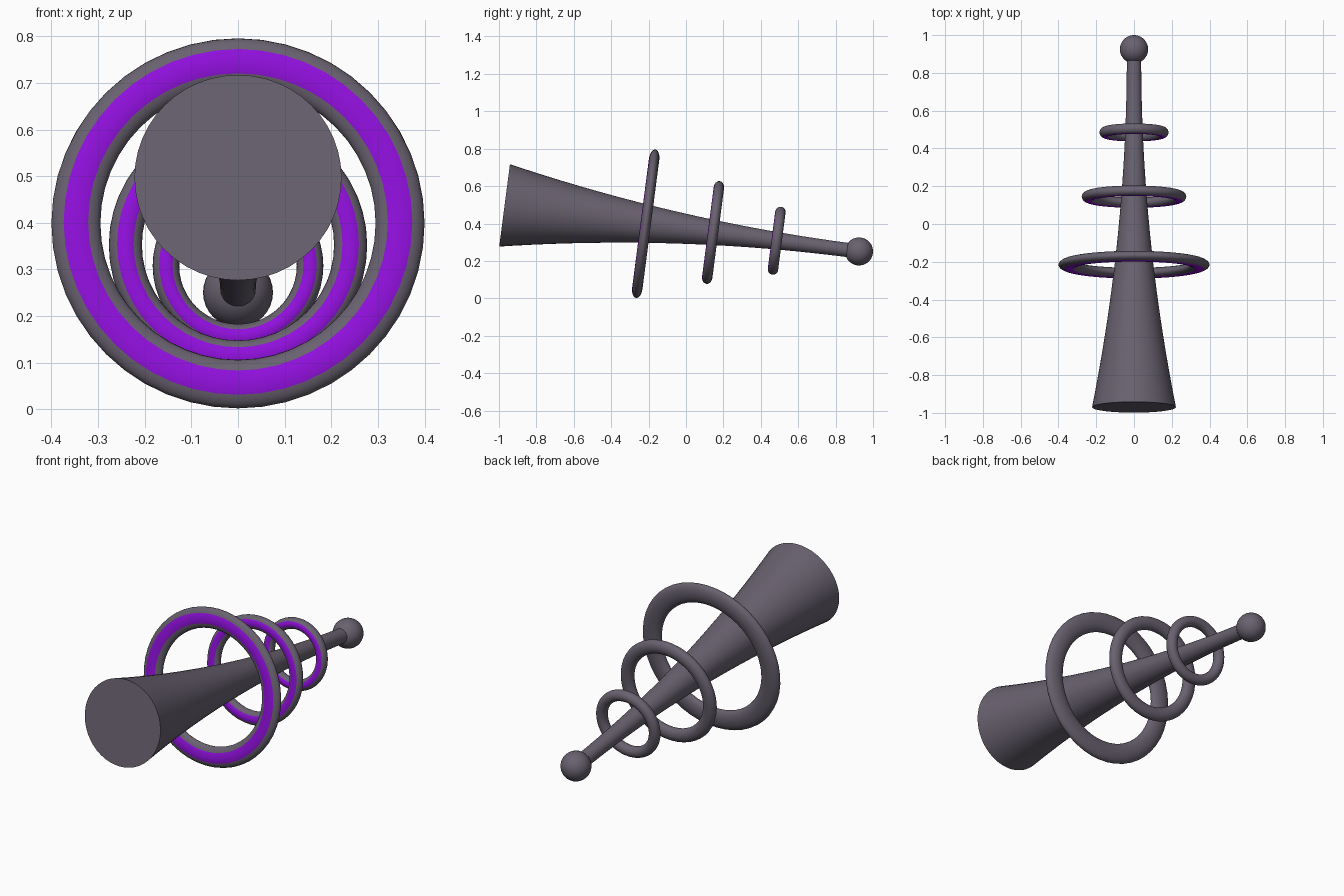
import bpy, bmesh, math
from mathutils import Matrix, Vector

if "Cube" in bpy.data.objects:
    bpy.data.objects.remove(bpy.data.objects["Cube"])

TILT = math.atan(0.13)
START = Vector((0, -0.97, 0.497))          # centre of the wide front end
AXIS = Vector((0, math.cos(TILT), -math.sin(TILT)))
ROT = Matrix.Rotation(-(math.pi / 2 + TILT), 4, 'X')


def material(name, color):
    m = bpy.data.materials.new(name)
    m.diffuse_color = color
    m.use_nodes = True
    m.node_tree.nodes["Principled BSDF"].inputs["Base Color"].default_value = m.diffuse_color
    return m


grey = material("dark_grey", (0.14, 0.12, 0.16, 1))
purple = material("purple", (0.28, 0.005, 0.72, 1))


def finish(name, bm, s, mats):
    """Place a part whose local z runs along the tilted axis, s units from the front."""
    bmesh.ops.recalc_face_normals(bm, faces=bm.faces)
    me = bpy.data.meshes.new(name)
    bm.to_mesh(me)
    bm.free()
    ob = bpy.data.objects.new(name, me)
    bpy.context.collection.objects.link(ob)
    ob.matrix_world = Matrix.Translation(START + AXIS * s) @ ROT
    for m in mats:
        me.materials.append(m)
    bpy.ops.object.select_all(action='DESELECT')
    ob.select_set(True)
    bpy.context.view_layer.objects.active = ob
    bpy.ops.object.shade_smooth_by_angle(angle=math.radians(40))


def circle(bm, r, z, n):
    return [bm.verts.new((r * math.cos(2 * math.pi * i / n),
                          r * math.sin(2 * math.pi * i / n), z)) for i in range(n)]


def bridge(bm, a, b):
    n = len(a)
    return [bm.faces.new((a[i], a[(i + 1) % n], b[(i + 1) % n], b[i])) for i in range(n)]


# Flared barrel, closed at both ends
bm = bmesh.new()
LENGTH, STEPS = 1.87, 20
loops = []
for k in range(STEPS + 1):
    t = k / STEPS
    loops.append(circle(bm, 0.038 + 0.184 * (1 - t) ** 2, LENGTH * t, 48))
for a, b in zip(loops, loops[1:]):
    bridge(bm, a, b)
bm.faces.new(loops[0])
bm.faces.new(loops[-1])
finish("flared_barrel", bm, 0, [grey])

# Ball at the tip
bm = bmesh.new()
bmesh.ops.create_uvsphere(bm, u_segments=32, v_segments=16, radius=0.075)
finish("tip_ball", bm, 1.911, [grey])


# Flattened rings with a purple band on the front side
def ring(name, s, major, radial, axial=0.0278, n=24):
    bm = bmesh.new()
    loops = []
    for k in range(n):
        a = 2 * math.pi * k / n            # angle 0 faces the front
        loops.append(circle(bm, major + radial * math.sin(a), -axial * math.cos(a), 48))
    for k in range(n):
        for f in bridge(bm, loops[k], loops[(k + 1) % n]):
            f.material_index = 1 if k < 2 or k >= n - 2 else 0
    finish(name, bm, s, [grey, purple])


ring("large_ring", 0.761, 0.3475, 0.0525)
ring("middle_ring", 1.124, 0.2415, 0.0355)
ring("small_ring", 1.467, 0.1545, 0.0285)
